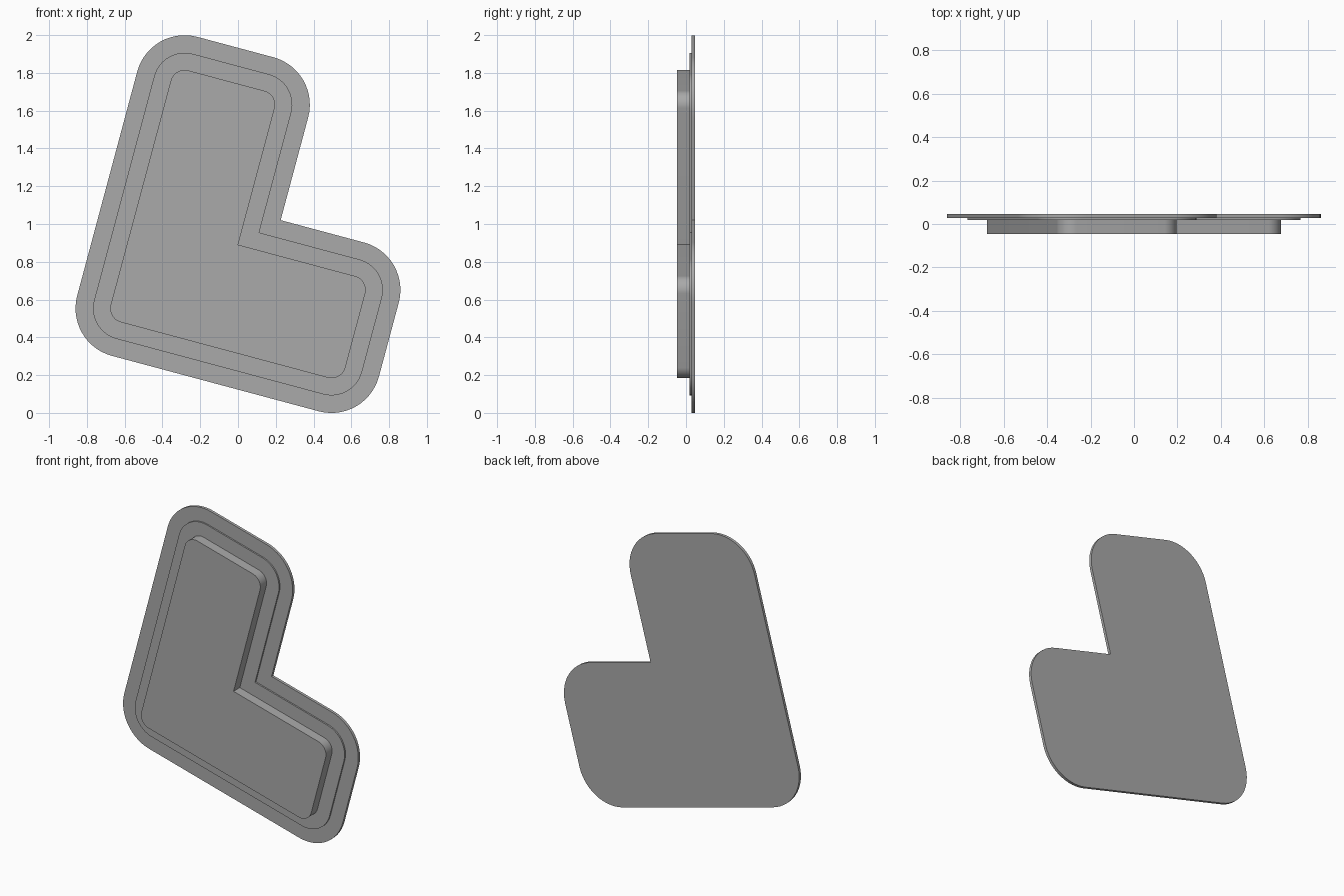
import bpy, bmesh, math
from mathutils import Vector

cube = bpy.data.objects.get("Cube")
if cube:
    bpy.data.objects.remove(cube, do_unlink=True)

grey = bpy.data.materials.new("mid grey")
grey.use_nodes = True
colour = (0.4, 0.4, 0.4, 1)
grey.diffuse_color = colour
grey.node_tree.nodes["Principled BSDF"].inputs["Base Color"].default_value = colour

TILT = math.radians(15)
STEPS = 14  # segments per rounded corner

# Innermost L outline before tilting: left, right, bottom, top, notch
LEFT, RIGHT, BOTTOM, TOP = -0.799, 0.487, 0.303, 1.683
NOTCH_U, NOTCH_V = -0.23, 0.86
INNER_RADIUS = 0.076


def l_outline(offset):
    """Counter-clockwise L with rounded outer corners and a sharp notch."""
    r = INNER_RADIUS + offset
    l, b = LEFT - offset, BOTTOM - offset
    rt, t = RIGHT + offset, TOP + offset
    nu, nv = NOTCH_U + offset, NOTCH_V + offset
    corners = [(l + r, b + r, 180), (rt - r, b + r, 270), (rt - r, nv - r, 0),
               None, (nu - r, t - r, 0), (l + r, t - r, 90)]
    points = []
    for corner in corners:
        if corner is None:
            points.append((nu, nv))
            continue
        u, v, start = corner
        for i in range(STEPS + 1):
            a = math.radians(start + 90 * i / STEPS)
            points.append((u + r * math.cos(a), v + r * math.sin(a)))
    return points


def l_plate(name, offset, front, back):
    """Upright L-shaped plate between two depths."""
    c, s = math.cos(TILT), math.sin(TILT)
    bm = bmesh.new()
    face = bm.faces.new([bm.verts.new((c * u + s * v, front, c * v - s * u))
                         for u, v in l_outline(offset)])
    ext = bmesh.ops.extrude_face_region(bm, geom=[face], use_keep_orig=True)
    moved = [g for g in ext["geom"] if isinstance(g, bmesh.types.BMVert)]
    bmesh.ops.translate(bm, verts=moved, vec=Vector((0, back - front, 0)))
    bmesh.ops.recalc_face_normals(bm, faces=bm.faces)
    mesh = bpy.data.meshes.new(name)
    bm.to_mesh(mesh)
    bm.free()
    mesh.materials.append(grey)
    obj = bpy.data.objects.new(name, mesh)
    bpy.context.collection.objects.link(obj)
    bpy.ops.object.select_all(action="DESELECT")
    obj.select_set(True)
    bpy.context.view_layer.objects.active = obj
    bpy.ops.object.shade_smooth_by_angle(angle=math.radians(30))
    return obj


# Three stacked tiers, each sunk slightly into the one behind it
l_plate("back_plate", 0.184, 0.028, 0.047)
l_plate("middle_step", 0.091, 0.018, 0.030)
l_plate("raised_block", 0.0, -0.047, 0.020)
